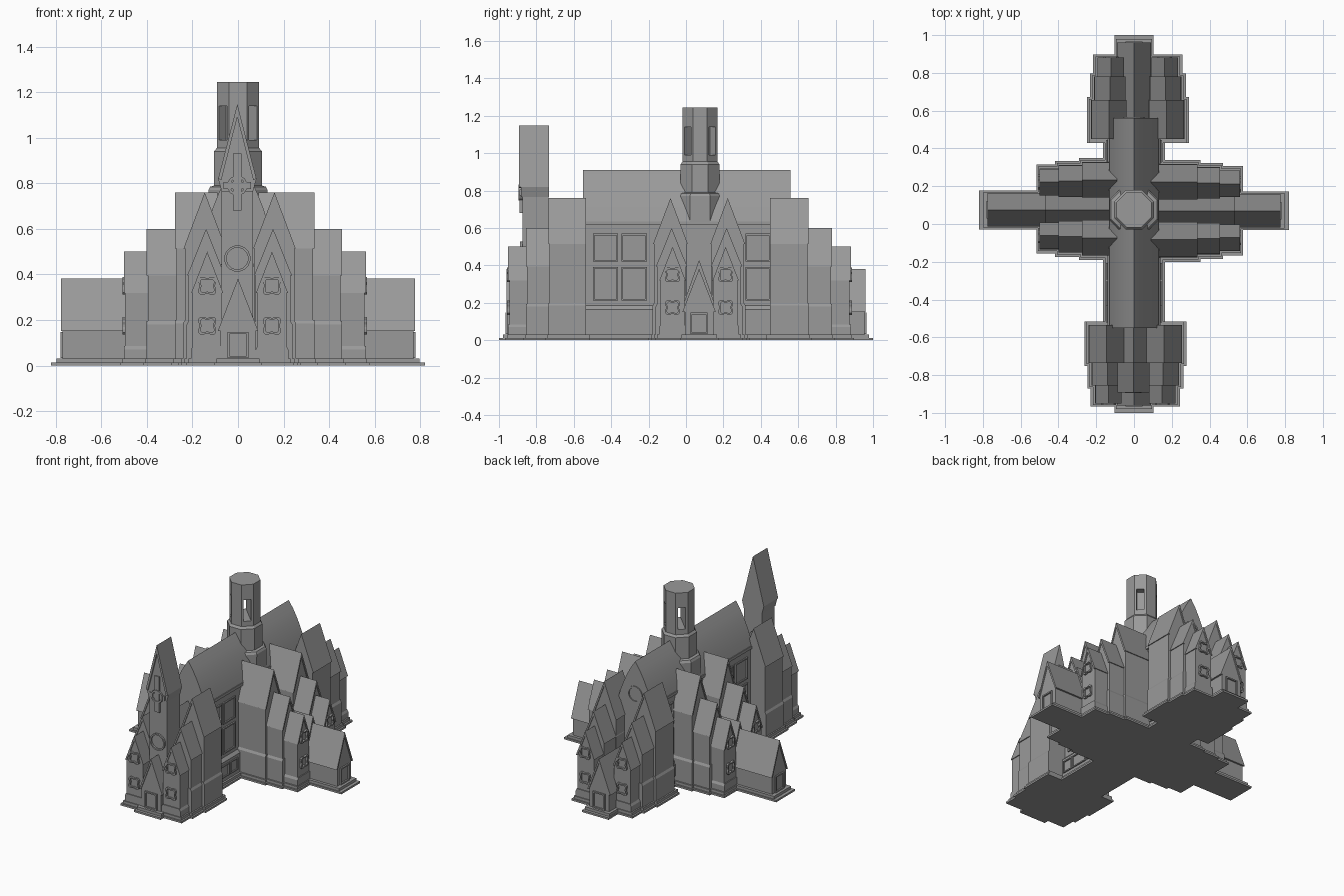
import bpy, bmesh, math
from mathutils import Matrix, Vector

if "Cube" in bpy.data.objects:
    bpy.data.objects.remove(bpy.data.objects["Cube"])

I = Matrix.Identity(4)
stone = bpy.data.materials.new("dark_stone")
stone.diffuse_color = (.32, .32, .32, 1)
stone.use_nodes = True
stone.node_tree.nodes["Principled BSDF"].inputs["Base Color"].default_value = stone.diffuse_color


def finish(name, bm):
    bmesh.ops.recalc_face_normals(bm, faces=bm.faces)
    me = bpy.data.meshes.new(name)
    bm.to_mesh(me)
    bm.free()
    me.materials.append(stone)
    ob = bpy.data.objects.new(name, me)
    bpy.context.collection.objects.link(ob)
    return ob


def prism(name, pts, y0, y1, M=I):
    """Extrude an (x, z) outline along y."""
    bm = bmesh.new()
    a = [bm.verts.new(M @ Vector((x, y0, z))) for x, z in pts]
    b = [bm.verts.new(M @ Vector((x, y1, z))) for x, z in pts]
    n = len(pts)
    bm.faces.new(a)
    bm.faces.new(b[::-1])
    for i in range(n):
        bm.faces.new((a[i], b[i], b[(i + 1) % n], a[(i + 1) % n]))
    return finish(name, bm)


def box(name, x0, x1, y0, y1, z0, z1, M=I):
    return prism(name, [(x0, z0), (x1, z0), (x1, z1), (x0, z1)], y0, y1, M)


def frame(name, pts, cx, cz, t, y0, y1, M):
    """Raised window surround following a closed outline centred on cx, cz."""
    bm = bmesh.new()
    hx, hz = max(abs(p[0]) for p in pts), max(abs(p[1]) for p in pts)
    inner = [(x * (1 - t / hx), z * (1 - t / hz)) for x, z in pts]
    loops = [[bm.verts.new(M @ Vector((cx + x, y, cz + z))) for x, z in o]
             for o, y in ((pts, y0), (pts, y1), (inner, y1), (inner, y0))]
    n = len(pts)
    for k in range(4):
        A, B = loops[k], loops[(k + 1) % 4]
        for i in range(n):
            bm.faces.new((A[i], A[(i + 1) % n], B[(i + 1) % n], B[i]))
    return finish(name, bm)


def polar(n, f):
    out = []
    for i in range(n):
        a = 2 * math.pi * (i + .5) / n
        out.append((f(a) * math.cos(a), f(a) * math.sin(a)))
    return out


def rect(w, h):
    return [(-w / 2, -h / 2), (w / 2, -h / 2), (w / 2, h / 2), (-w / 2, h / 2)]


CIRCLE = polar(16, lambda a: .058)
QUATREFOIL = polar(24, lambda a: .042 - .008 * math.cos(4 * a))


def gable(name, u, h, d0, d1, eave, top, M, plinth=0.0, over=.006):
    """Gabled block with overhanging roof strips and a sloped plinth."""
    prism(name + "_walls", [(u - h, 0), (u + h, 0), (u + h, eave), (u, top - .015), (u - h, eave)], d0, d1, M)
    o, s = h + over, (top - eave) / h
    e = top - s * o
    prism(name + "_roof", [(u - o, e), (u, top), (u + o, e), (u + o - .012, e),
                           (u, top - .03), (u - o + .012, e)], d0, d1 + .006, M)
    if plinth:
        p = h + .008
        prism(name + "_plinth", [(u - p, 0), (u + p, 0), (u + p, plinth - .015),
                                 (u + h, plinth), (u - h, plinth), (u - p, plinth - .015)], d0, d1 + .006, M)


def slab(name, u0, u1, d0, d1, m, e, M):
    """Two-step ground course around a block."""
    box(name + "_lower", u0 - m, u1 + m, d0, d1 + e, 0, .013, M)
    box(name + "_upper", u0 - m * .6, u1 + m * .6, d0, d1 + e * .55, 0, .032, M)


# (name, angle, origin, start, three chapel ends, porch end, porch shift)
ARMS = [
    ("front", 180, (.007, 0), .535, (.73, .85, .945), .955, .007),
    ("back", 0, (.02, 0), .45, (.65, .775, .875), .955, -.02),
    ("right", -90, (0, .07), .09, (.33, .45, .555), .77, 0),
    ("left", 90, (0, .08), .09, (.27, .395, .495), .77, -.005),
]
# (ridge offset, half width, eave, ridge height, plinth height)
STEPS = [(.153, .087, .53, .76, .20), (.147, .077, .41, .60, .195), (.142, .064, .335, .50, .085)]

for name, ang, (ox, oy), start, ends, pend, pu in ARMS:
    M = Matrix.Translation((ox, oy, 0)) @ Matrix.Rotation(math.radians(ang), 4, 'Z')
    # stepped twin chapels
    for k, (u, h, eave, top, plinth) in enumerate(STEPS):
        for s in (-1, 1):
            gable(f"{name}_chapel_{k}", s * u, h, start, ends[k], eave, top, M, plinth)
        slab(f"{name}_chapel_base_{k}", -u - h, u + h, start - .02, ends[k], .03, .022, M)
    # quatrefoil windows on outermost chapels
    for s in (-1, 1):
        for z in (.35, .175):
            frame(name + "_quatrefoil", QUATREFOIL, s * STEPS[2][0], z, .010,
                  ends[2] - .01, ends[2] + .012, M)
    # entrance porch with door
    gable(name + "_porch", pu, .076, start, pend, .185, .382, M, 0, .013)
    slab(name + "_porch_base", pu - .083, pu + .083, start, pend,
         .02, .05 if pend < .9 else .045, M)
    frame(name + "_door_surround", rect(.092, .115), pu, .09, .009, pend - .01, pend + .010, M)
    # taller gable behind the side porches
    if abs(ang) == 90:
        gable(name + "_inner_gable", pu, .085, start, ends[2] - .03, .19, .43, M)

# nave
N0, N1 = -.54, .555
box("nave_walls", -.122, .122, N0, N1, 0, .63)
prism("nave_plinth", [(-.14, 0), (.14, 0), (.14, .165), (.122, .185), (-.122, .185), (-.14, .165)], N0, N1)
box("nave_base_lower", -.165, .165, N0, N1, 0, .013)
box("nave_base_upper", -.153, .153, N0, N1, 0, .032)
box("nave_cornice", -.133, .133, N0 - .005, N1 + .005, .615, .635)
half = [(.13, .63), (.113, .685), (.092, .74), (.067, .797), (.036, .855)]
roof = prism("nave_roof", half + [(0, .91)] + [(-x, z) for x, z in half[::-1]], N0 - .01, N1 + .005)
bpy.context.view_layer.objects.active = roof
roof.select_set(True)
bpy.ops.object.shade_smooth_by_angle(angle=math.radians(25))
frame("nave_back_rose", CIRCLE, 0, .68, .012, N1, N1 + .012, I)

# nave windows and lower panels on both long sides
for s in (-1, 1):
    M = Matrix.Rotation(math.radians(-90 * s), 4, 'Z')
    for y in (-.43, -.277, .385):
        for z, h in ((.302, .18), (.495, .15)):
            frame("nave_window", rect(.135, h), -s * y, z, .009, .115, .131, M)
    for y, w in ((-.48, .085), (-.37, .13), (-.25, .085), (.385, .12)):
        frame("nave_panel", rect(w, .085), -s * y, .103, .008, .13, .148, M)

# front tower
F = Matrix.Translation((-.003, 0, 0)) @ Matrix.Rotation(math.pi, 4, 'Z')
box("front_tower_walls", -.069, .069, .735, .875, 0, .82, F)
prism("front_tower_roof", [(-.069, .765), (.069, .765), (.084, .82), (0, 1.148), (-.084, .82)], .733, .882, F)
prism("front_tower_coping", [(-.084, .82), (0, 1.148), (.084, .82), (.070, .815), (0, 1.09), (-.070, .815)],
      .87, .892, F)
gable("tower_link", 0, .069, .53, .74, .45, .63, F)
frame("tower_rose", CIRCLE, 0, .47, .010, .87, .887, F)
frame("tower_wheel", polar(12, lambda a: .045), 0, .79, .012, .87, .895, F)
box("tower_cross_upright", -.018, .018, .87, .89, .68, .93, F)
box("tower_cross_arm", -.06, .06, .87, .889, .775, .805, F)


# octagonal crossing tower
def octagon(name, stations):
    """Stack of octagon rings given as (apothem, z)."""
    bm = bmesh.new()
    rings = []
    for ap, z in stations:
        r = ap / math.cos(math.pi / 8)
        rings.append([bm.verts.new((r * math.cos(math.pi * (i + .5) / 4),
                                    .075 + r * math.sin(math.pi * (i + .5) / 4), z)) for i in range(8)])
    bm.faces.new(rings[0])
    bm.faces.new(rings[-1])
    for A, B in zip(rings, rings[1:]):
        for i in range(8):
            bm.faces.new((A[i], A[(i + 1) % 8], B[(i + 1) % 8], B[i]))
    return finish(name, bm)


octagon("crossing_skirt", [(.128, .625), (.13, .77), (.122, .785), (.106, .79)])
octagon("crossing_drum", [(.105, .63), (.105, .94), (.093, .955)])
lantern = octagon("crossing_lantern", [(.093, .95), (.093, 1.245)])
# one opening right through, two blind recesses across it
cutters = []
for a, y0, y1 in ((45, -.2, .2), (-45, .05, .2), (135, .05, .2)):
    M = Matrix.Translation((0, .075, 0)) @ Matrix.Rotation(math.radians(a), 4, 'Z')
    cutters.append(box("lantern_opening", -.024, .024, y0, y1, .99, 1.14, M))
for c in cutters:
    m = lantern.modifiers.new("cut", 'BOOLEAN')
    m.operation, m.object, m.solver = 'DIFFERENCE', c, 'EXACT'
# bake the openings and drop the cutters
dg = bpy.context.evaluated_depsgraph_get()
baked = bpy.data.meshes.new_from_object(lantern.evaluated_get(dg))
lantern.modifiers.clear()
lantern.data = baked
for c in cutters:
    bpy.data.objects.remove(c)
